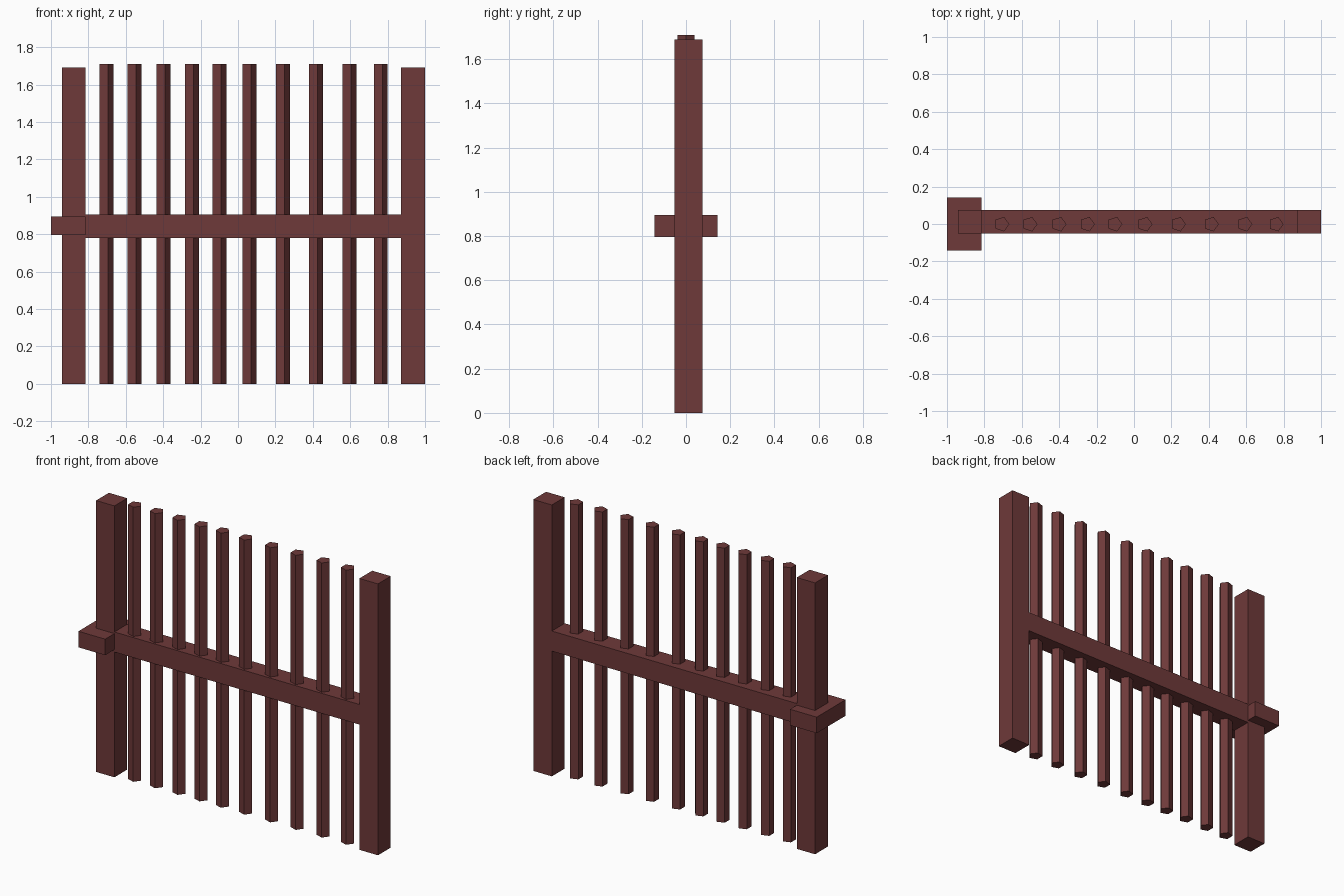
import bpy
import math

if "Cube" in bpy.data.objects:
    bpy.data.objects.remove(bpy.data.objects["Cube"])

wood = bpy.data.materials.new("dark_red_wood")
wood.diffuse_color = (0.156, 0.041, 0.041, 1)
wood.use_nodes = True
wood.node_tree.nodes["Principled BSDF"].inputs["Base Color"].default_value = wood.diffuse_color


def box(name, x, y, z):
    """Box from (min, max) ranges on each axis."""
    bpy.ops.mesh.primitive_cube_add(size=1)
    ob = bpy.context.object
    ob.name = name
    ob.location = [(a + b) / 2 for a, b in (x, y, z)]
    ob.scale = [b - a for a, b in (x, y, z)]
    bpy.ops.object.transform_apply(location=False, rotation=False, scale=True)
    ob.data.materials.append(wood)


def picket(index, x, radius=0.0405, height=1.71):
    """Five-sided upright bar with one corner pointing to +x."""
    bpy.ops.mesh.primitive_cylinder_add(vertices=5, radius=radius, depth=height,
                                        location=(x, -0.001, height / 2),
                                        rotation=(0, 0, -math.pi / 2))
    ob = bpy.context.object
    ob.name = f"picket_{index}"
    ob.data.materials.append(wood)


depth = (-0.051, 0.075)

# End posts and the rail flush between them
box("hinge_post", (0.872, 1.0), depth, (0, 1.69))
box("latch_post", (-0.942, -0.816), depth, (0, 1.69))
box("middle_rail", (-0.816, 0.872), depth, (0.78, 0.905))

# Block wrapped around the latch post
box("latch_block", (-1.0, -0.816), (-0.142, 0.142), (0.795, 0.895))

# Unevenly spaced pickets
for i, x in enumerate((-0.707, -0.557, -0.402, -0.25, -0.103,
                       0.058, 0.237, 0.413, 0.592, 0.759), 1):
    picket(i, x)
